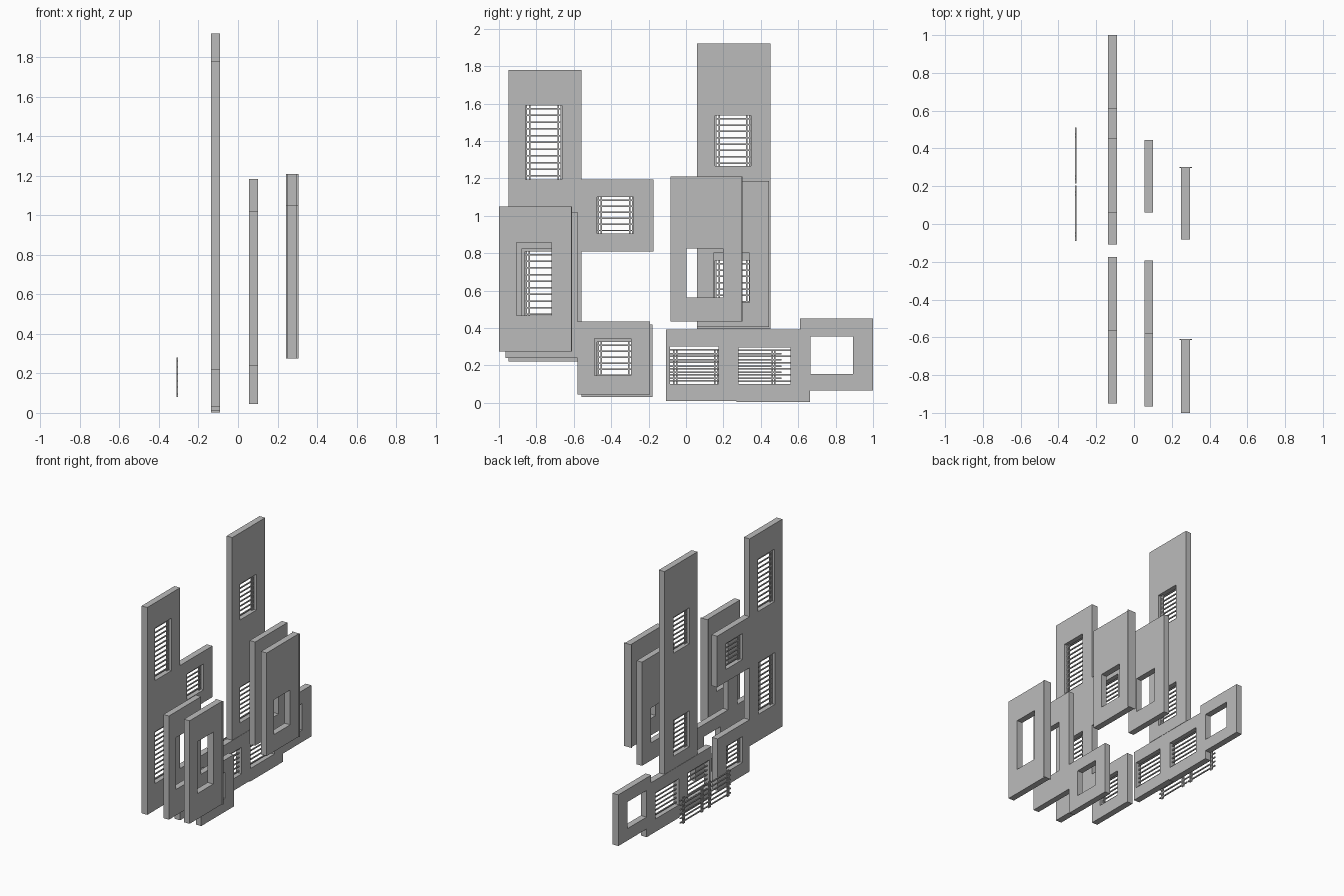
import bpy, bmesh

if "Cube" in bpy.data.objects:
    bpy.data.objects.remove(bpy.data.objects["Cube"])

grey = bpy.data.materials.new("plain grey")
grey.use_nodes = True
grey.diffuse_color = (0.5, 0.5, 0.5, 1)
grey.node_tree.nodes["Principled BSDF"].inputs["Base Color"].default_value = (0.5, 0.5, 0.5, 1)

BACK, MIDDLE, FRONT = (-0.137, -0.09), (0.055, 0.1), (0.25, 0.297)


def add_box(bm, x, y, z):
    """Closed box between the given (low, high) limits."""
    verts = bmesh.ops.create_cube(bm, size=1)["verts"]
    for v in verts:
        v.co = [r[0] if c < 0 else r[1] for c, r in zip(v.co, (x, y, z))]


def finish(bm, name):
    mesh = bpy.data.meshes.new(name)
    bm.to_mesh(mesh)
    bm.free()
    mesh.materials.append(grey)
    obj = bpy.data.objects.new(name, mesh)
    bpy.context.collection.objects.link(obj)


def panel(name, x, y, z, hole=None):
    """Slab with an optional rectangular opening (y0, y1, z0, z1)."""
    bm = bmesh.new()
    ys, zs = list(y), list(z)
    if hole:
        ys[1:1], zs[1:1] = hole[:2], hole[2:]
    grid = [[bm.verts.new((x[0], b, c)) for c in zs] for b in ys]
    n = len(ys) - 1
    for i in range(n):
        for j in range(n):
            if hole and i == j == 1:
                continue
            bm.faces.new((grid[i][j], grid[i + 1][j], grid[i + 1][j + 1], grid[i][j + 1]))
    out = bmesh.ops.extrude_face_region(bm, geom=bm.faces[:], use_keep_orig=True)
    for v in out["geom"]:
        if isinstance(v, bmesh.types.BMVert):
            v.co.x = x[1]
    bmesh.ops.recalc_face_normals(bm, faces=bm.faces[:])
    # merge coplanar pieces where the face is solid or ringed
    finish(bm, name)


def grille(name, x, hole, bars, posts=(), r=0.004):
    """Horizontal bars over an opening, tied by upright posts."""
    y0, y1, z0, z1 = hole
    bm = bmesh.new()
    for i in range(bars):
        z = z0 + (i + 0.5) * (z1 - z0) / bars
        add_box(bm, (x - r, x + r), (y0, y1), (z - r, z + r))
    for y in posts:
        add_box(bm, (x - r, x + r), (y - r, y + r), (z0, z1))
    finish(bm, name)


def barred(name, y, z, hole, bars, posts=True):
    """Back panel with a barred window."""
    panel(name, BACK, y, z, hole)
    a, b = hole[:2]
    pairs = (a + 0.005, a + 0.022, b - 0.022, b - 0.005) if posts else ()
    grille(name + "_grille", -0.114, hole, bars, pairs)


# Back layer, left group
barred("tall_panel_upper", (-0.95, -0.56), (1.0, 1.78), (-0.858, -0.662, 1.195, 1.59), 11)
barred("tall_panel_lower", (-0.95, -0.56), (0.22, 1.0), (-0.86, -0.665, 0.42, 0.81), 11)
barred("upper_wing", (-0.56, -0.175), (0.81, 1.195), (-0.475, -0.28, 0.905, 1.1), 6)
barred("lower_wing", (-0.56, -0.18), (0.03, 0.42), (-0.475, -0.283, 0.13, 0.325), 6)

# Back layer, right group
barred("tower_upper", (0.06, 0.452), (1.15, 1.92), (0.155, 0.347, 1.265, 1.535), 8)
barred("tower_lower", (0.06, 0.452), (0.395, 1.15), (0.155, 0.347, 0.49, 0.76), 8)
barred("base_left", (-0.108, 0.28), (0.01, 0.393), (-0.085, 0.173, 0.1, 0.3), 6, False)
barred("base_right", (0.27, 0.663), (0.003, 0.393), (0.275, 0.56, 0.1, 0.297), 6, False)
panel("end_annex", BACK, (0.61, 1.0), (0.065, 0.45), (0.665, 0.892, 0.155, 0.355))

# Middle layer
panel("middle_left_panel", MIDDLE, (-0.965, -0.58), (0.24, 1.02), (-0.877, -0.69, 0.435, 0.825))
panel("middle_left_wing", MIDDLE, (-0.58, -0.193), (0.045, 0.435), (-0.49, -0.295, 0.145, 0.343))
panel("middle_right_panel", MIDDLE, (0.06, 0.444), (0.405, 1.185), (0.147, 0.34, 0.537, 0.8))

# Front layer with thin end flanges
panel("front_left_panel", FRONT, (-1.0, -0.612), (0.275, 1.05), (-0.907, -0.718, 0.467, 0.857))
panel("front_right_panel", FRONT, (-0.083, 0.3), (0.435, 1.21), (0.003, 0.197, 0.563, 0.825))
FLANGE = (0.242, 0.306)
panel("left_flange", FLANGE, (-0.614, -0.609), (0.275, 1.05))
panel("right_flange", FLANGE, (0.297, 0.302), (0.435, 1.21))

# Loose grilles behind the base
for side, y0 in (("left", -0.09), ("right", 0.215)):
    span = (y0, y0 + 0.295, 0.08, 0.28)
    grille(side + "_loose_grille", -0.308, span, 6,
           (y0 + 0.025, y0 + 0.04, y0 + 0.245, y0 + 0.26))
